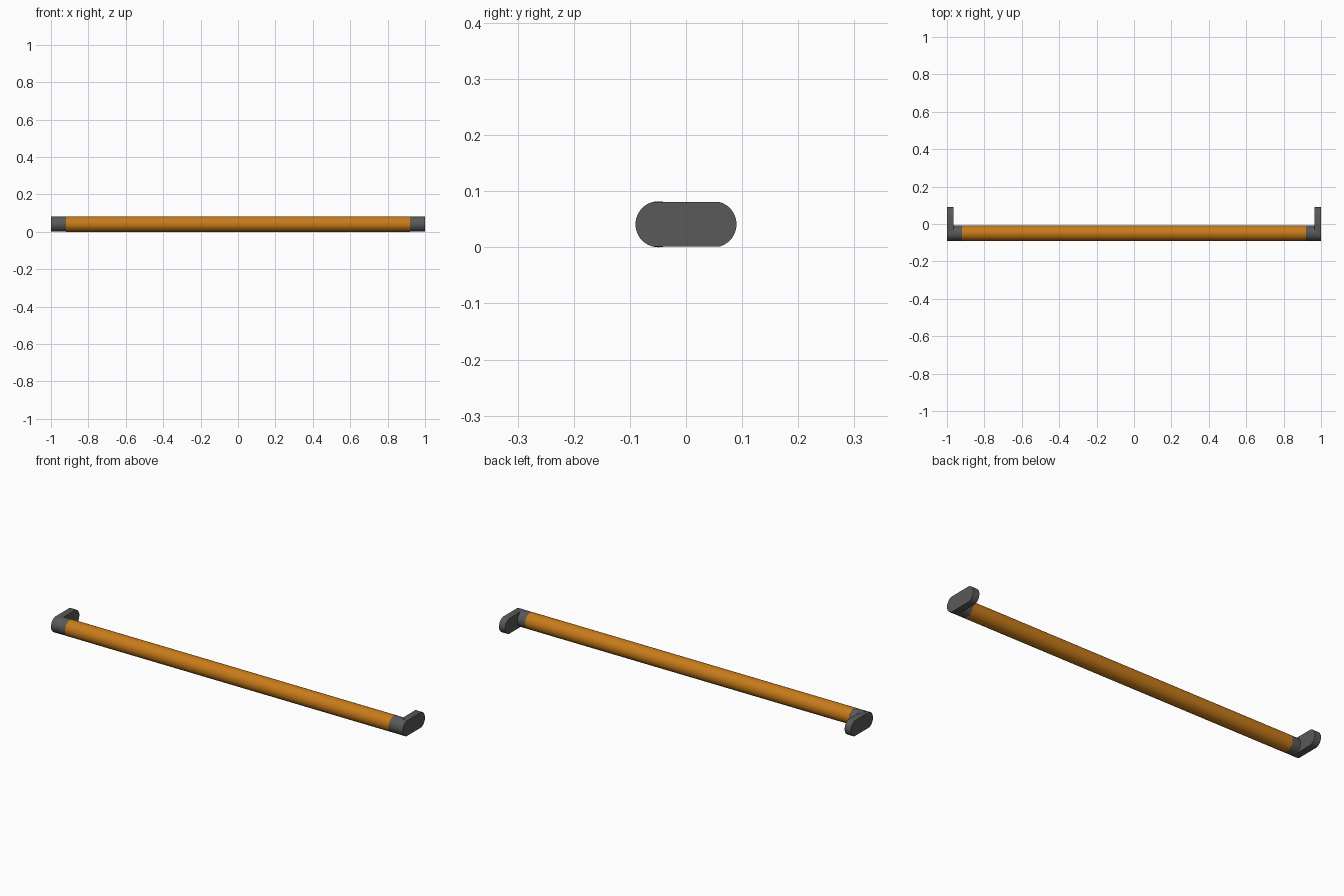
import bpy, bmesh, math

if "Cube" in bpy.data.objects:
    bpy.data.objects.remove(bpy.data.objects["Cube"])

R = 0.041          # bar radius
CY, CZ = -0.049, 0.041


def material(name, col):
    m = bpy.data.materials.new(name)
    m.diffuse_color = col
    m.use_nodes = True
    m.node_tree.nodes["Principled BSDF"].inputs["Base Color"].default_value = m.diffuse_color
    return m


ORANGE = material("orange", (0.58, 0.20, 0.01, 1))
GREY = material("dark_grey", (0.10, 0.10, 0.10, 1))


def extrude_x(name, profile, x0, x1, mat):
    """Extrude a closed (y, z) profile along x."""
    bm = bmesh.new()
    face = bm.faces.new([bm.verts.new((x0, y, z)) for y, z in profile])
    ext = bmesh.ops.extrude_face_region(bm, geom=[face])
    for v in ext["geom"]:
        if isinstance(v, bmesh.types.BMVert):
            v.co.x = x1
    bmesh.ops.recalc_face_normals(bm, faces=bm.faces)
    me = bpy.data.meshes.new(name)
    bm.to_mesh(me)
    bm.free()
    me.materials.append(mat)
    ob = bpy.data.objects.new(name, me)
    bpy.context.collection.objects.link(ob)
    bpy.ops.object.select_all(action='DESELECT')
    ob.select_set(True)
    bpy.context.view_layer.objects.active = ob
    bpy.ops.object.shade_smooth_by_angle(angle=math.radians(30))
    return ob


def circle(r, n=48):
    return [(CY + r * math.cos(2 * math.pi * i / n), CZ + r * math.sin(2 * math.pi * i / n))
            for i in range(n)]


def stadium(half_height, n=20):
    """Two round ends, trimmed slightly flat along top and bottom."""
    a = math.asin(half_height / R)
    pts = []
    for cy, turn in ((-CY, 0), (CY, math.pi)):
        for i in range(n + 1):
            t = turn - a + 2 * a * i / n
            pts.append((cy + R * math.cos(t), CZ + R * math.sin(t)))
    return pts


# Long grip bar
extrude_x("grip_bar", circle(R), -0.92, 0.92, ORANGE)

# End sockets and mounting plates on both sides
for side, s in (("left", -1), ("right", 1)):
    extrude_x(side + "_socket", circle(R - 0.0003), s * 0.919, s * 0.98, GREY)
    extrude_x(side + "_mounting_plate", stadium(0.0393), s * 0.965, s * 1.0, GREY)
